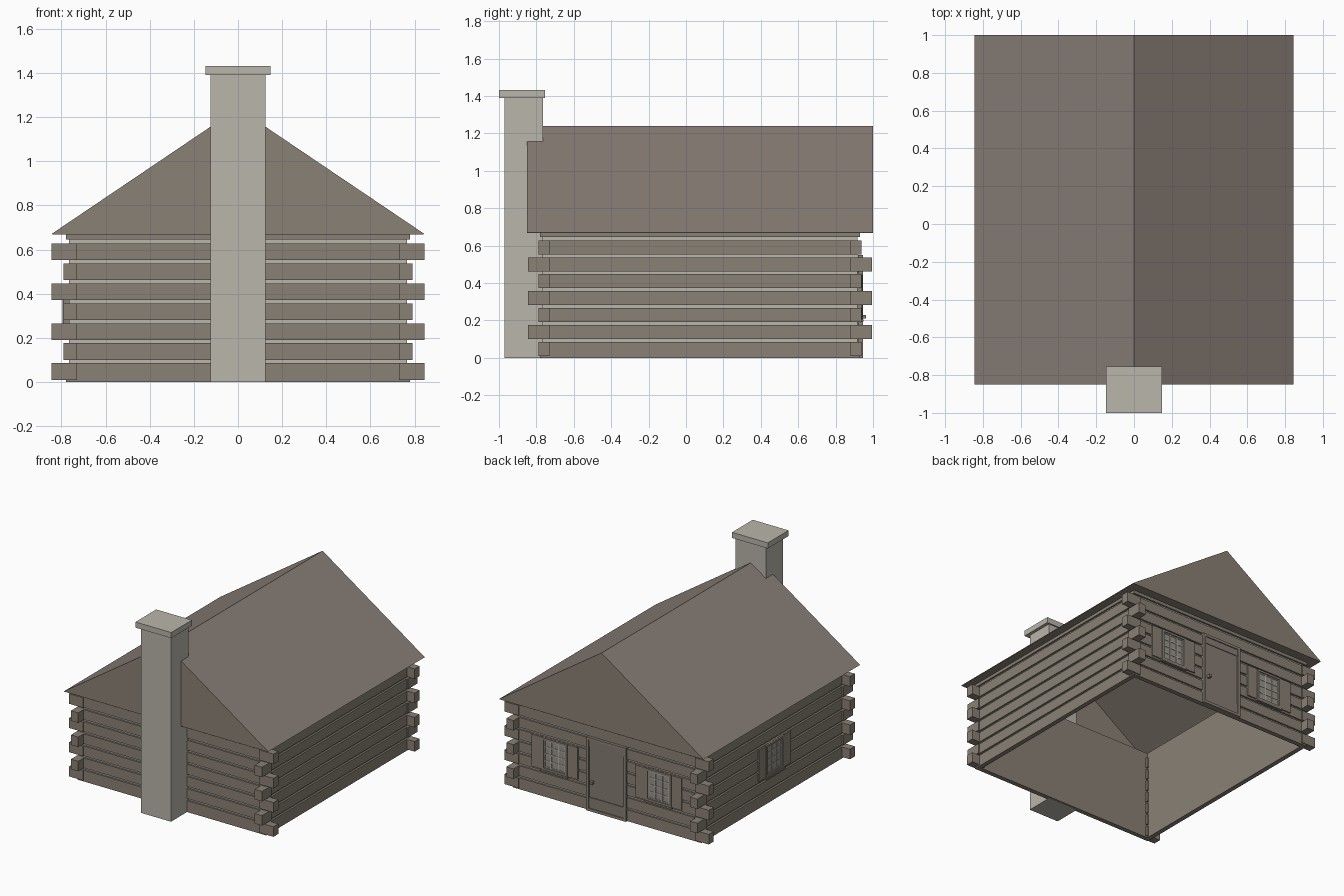
import bpy
import bmesh
from mathutils import Matrix, Vector

if "Cube" in bpy.data.objects:
    bpy.data.objects.remove(bpy.data.objects["Cube"])


def material(name, rgb):
    m = bpy.data.materials.new(name)
    m.use_nodes = True
    m.diffuse_color = (*rgb, 1)
    m.node_tree.nodes["Principled BSDF"].inputs["Base Color"].default_value = (*rgb, 1)
    return m


WOOD = material("weathered_wood", (0.255, 0.218, 0.178))
SHINGLE = material("roof_brown", (0.25, 0.21, 0.182))
STONE = material("pale_mortar", (0.49, 0.465, 0.405))
DOOR = material("door_brown", (0.24, 0.2, 0.175))
PANE = material("window_pane", (0.31, 0.285, 0.25))


def finish(name, bm, *mats):
    me = bpy.data.meshes.new(name)
    bm.to_mesh(me)
    bm.free()
    for m in mats:
        me.materials.append(m)
    ob = bpy.data.objects.new(name, me)
    bpy.context.collection.objects.link(ob)
    return ob


def add_box(bm, x0, x1, y0, y1, z0, z1):
    size = Matrix.Diagonal((abs(x1 - x0), abs(y1 - y0), abs(z1 - z0), 1))
    mid = Vector((x0 + x1, y0 + y1, z0 + z1)) / 2
    return bmesh.ops.create_cube(bm, size=1, matrix=Matrix.Translation(mid) @ size)["verts"]


def boxes(name, mat, items):
    bm = bmesh.new()
    for b in items:
        add_box(bm, *b)
    return finish(name, bm, mat)


def shell(name, mat, inset, inward=False):
    """Four upright walls, open above and below."""
    bm = bmesh.new()
    add_box(bm, -X + inset, X - inset, FRONT + inset, BACK - inset, 0, EAVE)
    caps = [f for f in bm.faces if abs(f.normal.z) > 0.5]
    bmesh.ops.delete(bm, geom=caps, context="FACES")
    if inward:
        bmesh.ops.reverse_faces(bm, faces=bm.faces)
    return finish(name, bm, mat)


# Main sizes
X, FRONT, BACK = 0.78, -0.78, 0.93
EAVE, RIDGE, HALF = 0.67, 1.24, 0.845
ROOF_FRONT, ROOF_BACK = -0.85, 1.0
PITCH, LOG = 0.0905, 0.075
THICK = 0.035

# Walls: pale filling outside, wood lining inside
shell("wall_filling", STONE, 0.014)
shell("wall_lining", WOOD, THICK, inward=True)

# Logs on all four walls, with the top plate
bands = [(0.01 + i * PITCH, 0.01 + i * PITCH + LOG) for i in range(7)]
logs = []
for i, (z0, z1) in enumerate(bands + [(0.645, EAVE)]):
    z0 = 0 if i == 0 else z0
    for s in (-1, 1):
        logs.append((s * X, s * (X - THICK), FRONT, BACK, z0, z1))
    for y, d in ((FRONT, THICK), (BACK, -THICK)):
        logs.append((-X, X, y, y + d, z0, z1))
boxes("wall_logs", WOOD, logs)

# Notched log ends, long along x and y in turn
ends = []
for i, (z0, z1) in enumerate(bands):
    long_x = i % 2 == 0
    for s in (-1, 1):
        x_out = HALF if long_x else X + 0.01
        for y, d, tip in ((FRONT, -1, ROOF_FRONT + 0.005), (BACK, 1, ROOF_BACK - 0.005)):
            y_out = y + d * 0.008 if long_x else tip
            ends.append((s * (X - 0.05), s * x_out, y - d * 0.05, y_out, z0, z1))
boxes("log_ends", WOOD, ends)

# Roof: gabled prism with its underside open inside the walls
bm = bmesh.new()
rings = []
for y in (ROOF_FRONT, ROOF_BACK):
    rings.append([bm.verts.new((x, y, z)) for x, z in ((-HALF, EAVE), (HALF, EAVE), (0, RIDGE))])
f, b = rings
bm.faces.new(f)
bm.faces.new(b[::-1])
bm.faces.new((f[1], b[1], b[2], f[2]))
bm.faces.new((f[2], b[2], b[0], f[0]))
bmesh.ops.recalc_face_normals(bm, faces=bm.faces)
for face in bm.faces:
    face.material_index = int(abs(face.normal.y) < 0.5)
finish("roof", bm, WOOD, SHINGLE)

# Eave undersides
low, high = EAVE - 0.002, EAVE + 0.002
inner = X - THICK
boxes("eave_underside", WOOD, [
    (-HALF + 0.004, -inner, ROOF_FRONT, ROOF_BACK, low, high),
    (inner, HALF - 0.004, ROOF_FRONT, ROOF_BACK, low, high),
    (-inner, inner, ROOF_FRONT, FRONT + THICK, low, high),
    (-inner, inner, BACK - THICK, ROOF_BACK, low, high)])

# Chimney
boxes("chimney", STONE, [(-0.125, 0.125, -0.97, -0.765, 0, 1.39)])
boxes("chimney_cap", STONE, [(-0.148, 0.148, -1.0, -0.755, 1.39, 1.432)])


# Openings are laid out as (along wall, height, depth out of wall)
def on_back(u0, u1, z0, z1, d0, d1):
    return (u0, u1, BACK + d0, BACK + d1, z0, z1)


def on_side(u0, u1, z0, z1, d0, d1):
    return (-X - d0, -X - d1, u0, u1, z0, z1)


def frame(place, u0, u1, z0, z1, w, d):
    return [place(u0, u0 + w, z0, z1, -0.01, d), place(u1 - w, u1, z0, z1, -0.01, d),
            place(u0 + w, u1 - w, z1 - w, z1, -0.01, d),
            place(u0 + w, u1 - w, z0, z0 + w, -0.01, d)]


def window(name, place, c):
    z0, z1, h, w = 0.205, 0.445, 0.105, 0.016
    boxes(name + "_frame", WOOD, frame(place, c - h, c + h, z0, z1, w, 0.014)
          + [place(c - h - 0.008, c + h + 0.008, z0 - 0.012, z0, -0.01, 0.018)])
    boxes(name + "_pane", PANE, [place(c - h + w, c + h - w, z0 + w, z1 - w, -0.002, 0.003)])
    # Glazing bars, three columns by four rows
    u0, u1, v0, v1, t = c - h + w, c + h - w, z0 + w, z1 - w, 0.004
    bars = frame(place, u0, u1, v0, v1, 0.008, 0.007)
    for i in (1, 2):
        u = u0 + (u1 - u0) * i / 3
        bars.append(place(u - t, u + t, v0, v1, 0, 0.007))
    for i in (1, 2, 3):
        v = v0 + (v1 - v0) * i / 4
        bars.append(place(u0, u1, v - t, v + t, 0, 0.006))
    boxes(name + "_bars", STONE, bars)
    # Shutters
    boxes(name + "_shutters", WOOD, [
        place(c + s * (h + 0.003), c + s * (h + 0.085), z0, z1, -0.016, 0.01) for s in (-1, 1)])


window("back_left_window", on_back, 0.43)
window("back_right_window", on_back, -0.43)
window("right_window", on_side, 0.075)

# Door with frame, rails and handle
boxes("door_frame", WOOD, frame(on_back, -0.165, 0.165, 0, 0.55, 0.02, 0.016))
boxes("door", DOOR, [on_back(-0.145, 0.145, 0.02, 0.53, -0.016, 0.004)])
boxes("door_rails", DOOR, [on_back(-0.145, 0.145, 0.02, 0.1, 0, 0.009),
                           on_back(-0.145, 0.145, 0.48, 0.53, 0, 0.009)])
boxes("door_handle", WOOD, [on_back(0.105, 0.125, 0.21, 0.23, 0, 0.032)])
